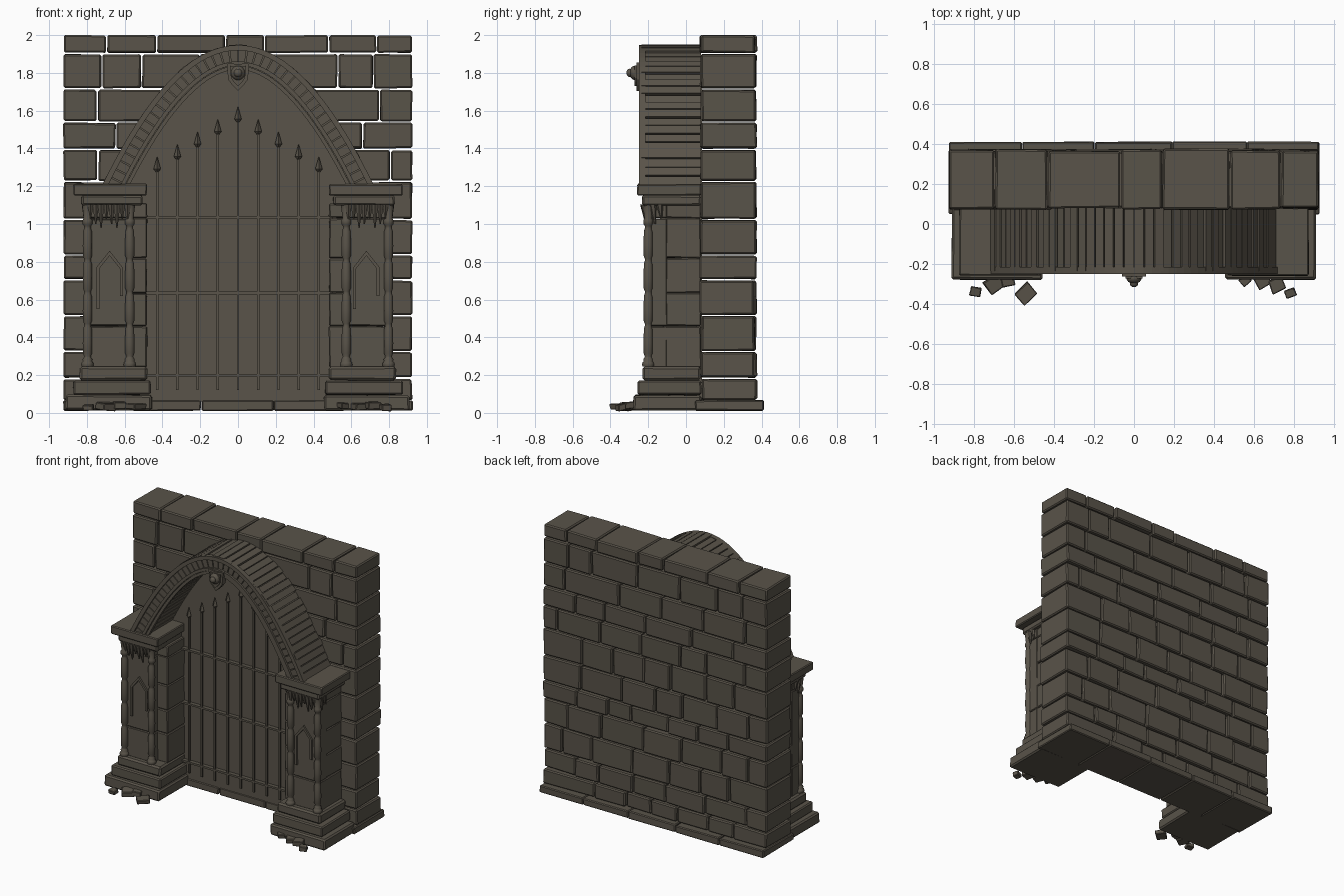
import bpy, bmesh, math, random
from mathutils import Vector, Matrix

if "Cube" in bpy.data.objects:
    bpy.data.objects.remove(bpy.data.objects["Cube"])

random.seed(4)
stone = bpy.data.materials.new("dark_stone")
stone.diffuse_color = (0.100, 0.087, 0.067, 1)
stone.use_nodes = True
stone.node_tree.nodes["Principled BSDF"].inputs["Base Color"].default_value = stone.diffuse_color


def finish(bm, name):
    bmesh.ops.recalc_face_normals(bm, faces=bm.faces[:])
    me = bpy.data.meshes.new(name)
    bm.to_mesh(me)
    bm.free()
    me.materials.append(stone)
    ob = bpy.data.objects.new(name, me)
    bpy.context.collection.objects.link(ob)
    return ob


def box(bm, x0, x1, y0, y1, z0, z1, bev=0.007, jit=0.0, rot=0.0, tilt=0.0):
    """Bevelled block, with slightly uneven corners for a hewn look."""
    vs = bmesh.ops.create_cube(bm, size=1)["verts"]
    c = Vector(((x0 + x1) / 2, (y0 + y1) / 2, (z0 + z1) / 2))
    r = Matrix.Rotation(rot, 3, 'Z') @ Matrix.Rotation(tilt, 3, 'X')
    for v in vs:
        p = Vector((v.co.x * abs(x1 - x0), v.co.y * (y1 - y0), v.co.z * (z1 - z0)))
        j = Vector([random.uniform(-jit, jit) for _ in range(3)])
        v.co = c + r @ p + j
    if bev:
        edges = list({e for v in vs for e in v.link_edges})
        bmesh.ops.bevel(bm, geom=edges, offset=bev, segments=1, affect='EDGES')


def lathe(bm, prof, cx, cy, n=12):
    """Smooth round shaft from (radius, z) pairs."""
    rings = [[bm.verts.new((cx + r * math.cos(2 * math.pi * k / n),
                            cy + r * math.sin(2 * math.pi * k / n), z)) for k in range(n)]
             for r, z in prof]
    for a, b in zip(rings, rings[1:]):
        for k in range(n):
            f = bm.faces.new((a[k], a[(k + 1) % n], b[(k + 1) % n], b[k]))
            f.smooth = True
    bm.faces.new(rings[0])
    bm.faces.new(rings[-1])


def prism(bm, pts, y0, y1):
    """Extrude an x-z outline along y."""
    a = [bm.verts.new((x, y0, z)) for x, z in pts]
    b = [bm.verts.new((x, y1, z)) for x, z in pts]
    n = len(pts)
    bm.faces.new(a)
    bm.faces.new(b[::-1])
    for i in range(n):
        bm.faces.new((a[i], b[i], b[(i + 1) % n], a[(i + 1) % n]))


# Parabolic arch line, sampled by length
A, B, SPRING = 0.714, 0.735, 1.21
dense = [(A * (i / 500 - 1), SPRING + B * (1 - (i / 500 - 1) ** 2)) for i in range(1001)]
lens = [0.0]
for p, q in zip(dense, dense[1:]):
    lens.append(lens[-1] + math.dist(p, q))


def arch(t, off):
    target = t * lens[-1]
    i = min(range(1001), key=lambda k: abs(lens[k] - target))
    x, z = dense[i]
    nx, nz = 2 * B * x / A ** 2, 1.0
    m = math.hypot(nx, nz)
    return x + nx / m * off, z + nz / m * off


def band(bm, t0, t1, n, o0, o1, y0, y1):
    ts = [t0 + (t1 - t0) * i / n for i in range(n + 1)]
    prism_pts = [(arch(t, o0), arch(t, o1)) for t in ts]
    rings = [[bm.verts.new((p[0], y, p[1])) for p, y in ((a, y0), (b, y0), (b, y1), (a, y1))]
             for a, b in prism_pts]
    for r, s in zip(rings, rings[1:]):
        for k in range(4):
            bm.faces.new((r[k], r[(k + 1) % 4], s[(k + 1) % 4], s[k]))
    bm.faces.new(rings[0])
    bm.faces.new(rings[-1])


# Wall of through bricks with open joints
levels = [0.065, 0.183, 0.325, 0.515, 0.705, 0.835, 1.025, 1.225, 1.395, 1.54, 1.715, 1.903, 2.0]
joints = {11: [-.695, -.43, -.065, .14, .48, .735], 10: [-.72, -.51, -.2, .15, .53, .715],
          9: [-.745, -.4, -.05, .3, .75], 8: [-.645, -.3, .08, .42, .66]}
bm = bmesh.new()
for r, (z0, z1) in enumerate(zip(levels, levels[1:])):
    cuts = joints.get(r)
    if not cuts:
        cuts, x = [], -0.93 + (0.16 if r % 2 else 0.27) + random.uniform(0, 0.06)
        while x < 0.83:
            cuts.append(x)
            x += random.uniform(0.19, 0.36)
    xs = [-0.927] + cuts + [0.925]
    for x0, x1 in zip(xs, xs[1:]):
        box(bm, x0 + .004, x1 - .004, 0.077 + random.uniform(-.006, .008),
            0.368 + random.uniform(-.008, .008), z0 + .005, z1 - (.005 if r < 11 else 0.001),
            0.008, 0.003)
finish(bm, "wall_bricks")

# Base course under the wall
bm = bmesh.new()
xs = [-0.925, -0.56, -0.195, 0.19, 0.565, 0.925]
for x0, x1 in zip(xs, xs[1:]):
    box(bm, x0 + .002, x1 - .002, 0.05, 0.41, 0.012, 0.066, 0.006, 0.003)
finish(bm, "base_course")

# Plain back panel of the doorway
bm = bmesh.new()
prism(bm, [(-0.6, 0.06)] + [arch(i / 32, -0.06) for i in range(33)] + [(0.6, 0.06)], 0.055, 0.085)
finish(bm, "doorway_panel")

# Arch: core, separate voussoirs, and front mouldings
bm = bmesh.new()
band(bm, 0, 1, 48, -0.115, -0.02, -0.222, 0.08)
finish(bm, "arch_core")
bm = bmesh.new()
N = 42
for i in range(N):
    t0, t1 = (i + 0.06) / N, (i + 0.94) / N
    band(bm, t0, t1, 1, -0.12, random.uniform(-0.008, 0.006), -0.235, 0.08)
finish(bm, "arch_voussoirs")
bm = bmesh.new()
for o0, o1, y in ((-0.026, 0.002, -0.25), (-0.105, -0.084, -0.25), (-0.128, -0.108, -0.243)):
    band(bm, 0, 1, 48, o0, o1, y, -0.215)
finish(bm, "arch_mouldings")

# Keystone shield with round boss
bm = bmesh.new()
for k, y in ((1.0, -0.262), (0.72, -0.272)):
    prism(bm, [(x * k, 1.795 + z * k) for x, z in
               ((-.06, .06), (0, .05), (.06, .06), (.052, -.03), (.03, -.06),
                (0, -.09), (-.03, -.06), (-.052, -.03))], y, -0.22)
finish(bm, "keystone_shield")
bm = bmesh.new()
for rad, y, sy in ((0.038, -0.272, 0.7), (0.022, -0.298, 0.8)):
    m = Matrix.Translation((0, y, 1.80)) @ Matrix.Diagonal((1, sy, 1, 1))
    bmesh.ops.create_uvsphere(bm, u_segments=14, v_segments=9, radius=rad, matrix=m)
for f in bm.faces:
    f.smooth = True
finish(bm, "keystone_boss")

# Iron gate: spear-headed uprights and cross bars
bm = bmesh.new()
for i in range(-4, 5):
    x, tip = i * 0.107, 1.62 - 0.066 * abs(i)
    box(bm, x - .006, x + .006, 0.028, 0.04, 0.12, tip - 0.06, 0)
    bmesh.ops.create_cone(bm, cap_ends=True, segments=4, radius1=0.019, radius2=0.001,
                          depth=0.065, matrix=Matrix.Translation((x, 0.034, tip - 0.0325)))
    bmesh.ops.create_cone(bm, cap_ends=True, segments=4, radius1=0.007, radius2=0.019,
                          depth=0.015, matrix=Matrix.Translation((x, 0.034, tip - 0.0725)))
for z in (0.20, 0.635, 1.035):
    box(bm, -0.5, 0.5, 0.026, 0.058, z - .007, z + .007, 0)
finish(bm, "iron_gate")

# Piers, built on both sides
for s, side in ((-1, "left"), (1, "right")):
    def sbox(bm, a, b, *args, **kw):
        box(bm, min(s * a, s * b), max(s * a, s * b), *args, **kw)

    # stepped plinth
    bm = bmesh.new()
    sbox(bm, 0.455, 0.91, -0.278, 0.08, 0.012, 0.095, 0.01, 0.003)
    sbox(bm, 0.462, 0.872, -0.255, 0.08, 0.095, 0.172, 0.008, 0.003)
    sbox(bm, 0.48, 0.838, -0.23, 0.08, 0.172, 0.245, 0.012, 0.002)
    finish(bm, side + "_plinth")

    # jamb blocks and projecting front blocks
    bm = bmesh.new()
    zs = [0.24, 0.46, 0.635, 0.82, 1.03, 1.11]
    for z0, z1 in zip(zs, zs[1:]):
        sbox(bm, 0.482, 0.8, -0.14, 0.08, z0 + .001, z1 - .001, 0.006, 0.003)
    for z0, z1 in ((0.24, 0.46), (0.46, 1.03), (1.03, 1.11)):
        sbox(bm, 0.565, 0.803, -0.19, -0.1, z0 + .001, z1 - .001, 0.005, 0.002)
    finish(bm, side + "_pier")

    # corner columns with bulging shafts
    bm = bmesh.new()
    prof = [(.03, .245), (.033, .255), (.03, .268), (.024, .272), (.026, .285), (.02, .292)]
    for k in range(4):
        z = 0.30 + k * 0.172
        prof += [(.018, z), (.024, z + .015), (.025, z + .07), (.023, z + .145), (.018, z + .16)]
    prof += [(.018, .99), (.026, 1.0), (.026, 1.02), (.02, 1.03), (.028, 1.10)]
    for x in (0.573, 0.797):
        lathe(bm, prof, s * x, -0.2)
    finish(bm, side + "_columns")

    # pointed blind-arch moulding
    bm = bmesh.new()
    out = [(-.07, .55), (-.07, .77), (0, .858), (.07, .77), (.07, .62)]
    inn = [(-.054, .55), (-.054, .765), (0, .832), (.054, .765), (.054, .62)]
    for i in range(4):
        prism(bm, [(s * 0.68 + x, z) for x, z in (out[i], out[i + 1], inn[i + 1], inn[i])],
              -0.203, -0.18)
    finish(bm, side + "_blind_arch")

    # hanging capital leaves, on front and outer side
    bm = bmesh.new()
    spots = [(0.585 + 0.028 * k, -0.215, k) for k in range(8)]
    spots += [(0.81, -0.17 + 0.035 * k, k) for k in range(2)]
    for x, y, k in spots:
        d = (0.105, 0.075, 0.125)[k % 3]
        m = Matrix.Translation((s * x, y, 1.105 - d / 2)) @ Matrix.Rotation(0.12, 4, 'X')
        bmesh.ops.create_cone(bm, cap_ends=True, segments=6, radius1=0.004, radius2=0.02,
                              depth=d, matrix=m)
    finish(bm, side + "_capital_leaves")

    # cornice
    bm = bmesh.new()
    sbox(bm, 0.505, 0.83, -0.232, 0.08, 1.098, 1.152, 0.01, 0.002)
    sbox(bm, 0.482, 0.872, -0.258, 0.08, 1.15, 1.212, 0.006, 0.002)
    finish(bm, side + "_cornice")

# Fallen rubble in front of the piers
bm = bmesh.new()
for x, y, z, w, h, a in ((-.79, -.337, .028, .055, .03, -.2), (-.70, -.30, .035, .085, .04, .6),
                         (-.54, -.347, .035, .088, .03, .75), (-.63, -.285, .04, .06, .035, .2),
                         (.555, -.28, .04, .05, .03, .7), (.64, -.285, .035, .07, .035, .5),
                         (.715, -.305, .04, .075, .035, .4), (.78, -.345, .03, .05, .035, .35)):
    box(bm, x - w / 2, x + w / 2, y - w * .45, y + w * .45, z - h / 2, z + h / 2,
        0.004, 0.004, rot=a, tilt=0.1)
finish(bm, "rubble")
